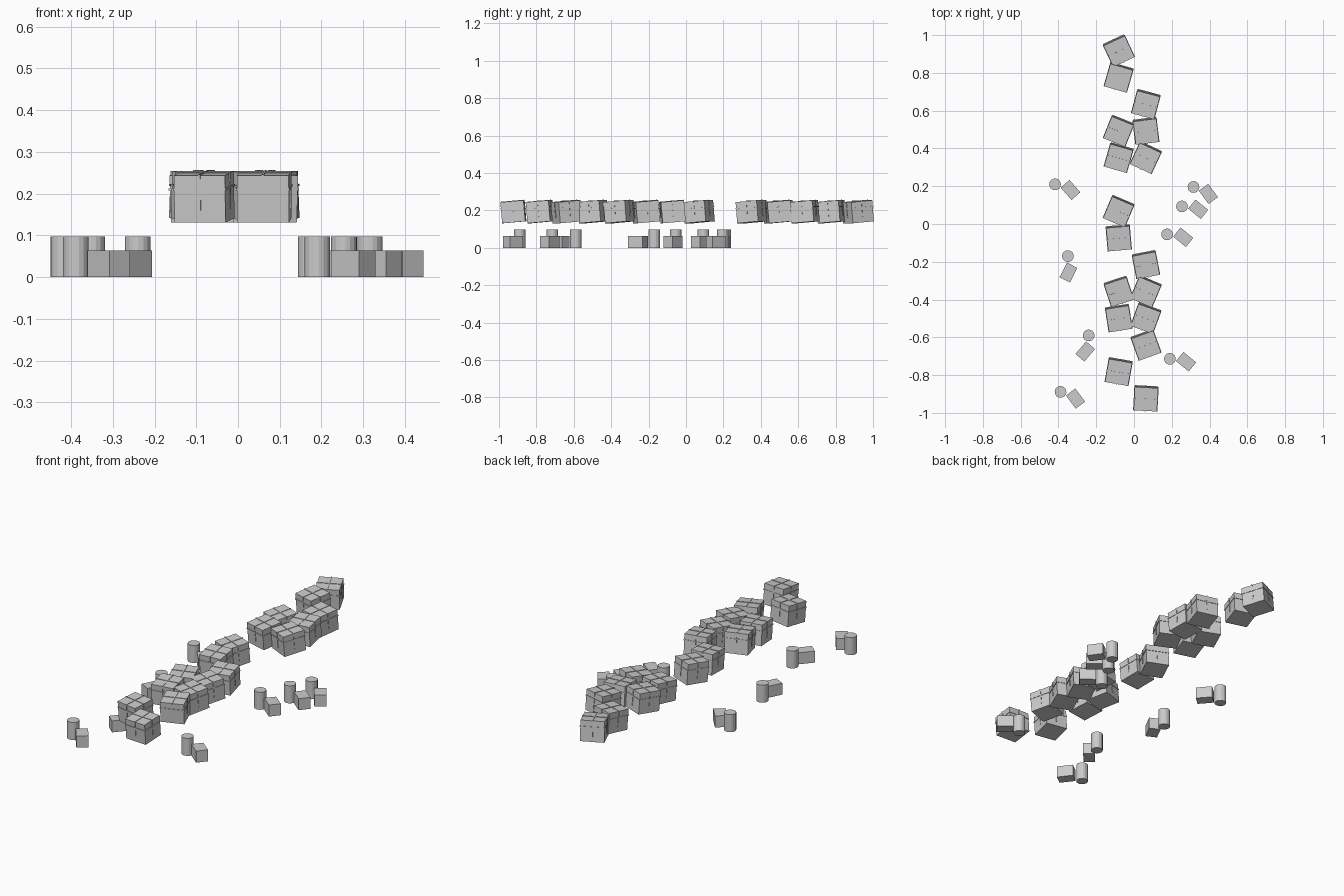
import bpy
import bmesh
from math import radians, cos, sin
from mathutils import Matrix, Vector

cube = bpy.data.objects.get("Cube")
if cube:
    bpy.data.objects.remove(cube, do_unlink=True)

grey = bpy.data.materials.new("plain grey")
grey.use_nodes = True
grey.diffuse_color = (0.6, 0.6, 0.6, 1)
grey.node_tree.nodes["Principled BSDF"].inputs["Base Color"].default_value = (0.6, 0.6, 0.6, 1)


def box(bm, size, centre):
    m = Matrix.Translation(centre) @ Matrix.Diagonal((*size, 1))
    bmesh.ops.create_cube(bm, size=1, matrix=m)


def mesh_from(bm, name):
    mesh = bpy.data.meshes.new(name)
    bm.to_mesh(mesh)
    bm.free()
    mesh.materials.append(grey)
    return mesh


def place(name, mesh, loc, rot):
    ob = bpy.data.objects.new(name, mesh)
    ob.location = loc
    ob.rotation_euler = rot
    bpy.context.collection.objects.link(ob)


# Strapped crate, centred on its own origin
SIDE, HEIGHT, STRAP, THICK = 0.124, 0.113, 0.005, 0.0025
bm = bmesh.new()
box(bm, (SIDE, SIDE, HEIGHT), (0, 0, 0))
reach = SIDE / 2 + THICK / 2
drop = HEIGHT * 0.75
for axis in range(2):
    # Strap over the top
    size = [STRAP, STRAP, THICK]
    size[axis] = SIDE + 2 * THICK
    box(bm, size, (0, 0, HEIGHT / 2 + THICK / 2))
    for sign in (-1, 1):
        # Strap down the side
        pos = Vector((0, 0, HEIGHT / 2 - drop / 2))
        pos[axis] = sign * reach
        size = [STRAP, STRAP, drop]
        size[axis] = THICK
        box(bm, size, pos)
        # Band around the crate
        pos.z = HEIGHT * 0.2
        size = [SIDE + 2 * THICK, SIDE + 2 * THICK, STRAP]
        size[axis] = THICK
        box(bm, size, pos)
crate = mesh_from(bm, "crate")

# Two columns of crates: (row, column, yaw)
crates = [(0, 0, 25), (1, 0, -16), (2, 1, -15), (3, 0, -22), (3, 1, 7),
          (4, 0, -16), (4, 1, -25), (6, 0, -23), (7, 0, 5), (8, 1, 11),
          (9, 0, 18), (9, 1, -23), (10, 0, 9), (10, 1, -20), (11, 1, 20),
          (12, 0, -10), (13, 1, -3)]
for row, col, yaw in crates:
    place("crate", crate, (-0.081 + 0.144 * col, 0.918 - 0.1416 * row, 0.193),
          (radians(5), 0, radians(yaw)))

# Upright drum and low block
bm = bmesh.new()
bmesh.ops.create_cone(bm, cap_ends=True, segments=16, radius1=0.031, radius2=0.031,
                      depth=0.097, matrix=Matrix.Translation((0, 0, 0.0485)))
drum = mesh_from(bm, "drum")
bm = bmesh.new()
box(bm, (0.087, 0.062, 0.064), (0, 0, 0.032))
block = mesh_from(bm, "block")

# Drum and block pairs on the ground: (x, y, yaw)
pairs = [(-0.418, 0.21, -49), (0.315, 0.196, -54), (0.254, 0.093, -39),
         (0.175, -0.055, -39), (-0.35, -0.17, -117), (-0.24, -0.59, -131),
         (0.19, -0.714, -39), (-0.389, -0.889, -53)]
for x, y, yaw in pairs:
    a = radians(yaw)
    place("drum", drum, (x, y, 0), (0, 0, a))
    b = a + radians(29)
    place("block", block, (x + 0.087 * cos(b), y + 0.087 * sin(b), 0), (0, 0, a))
